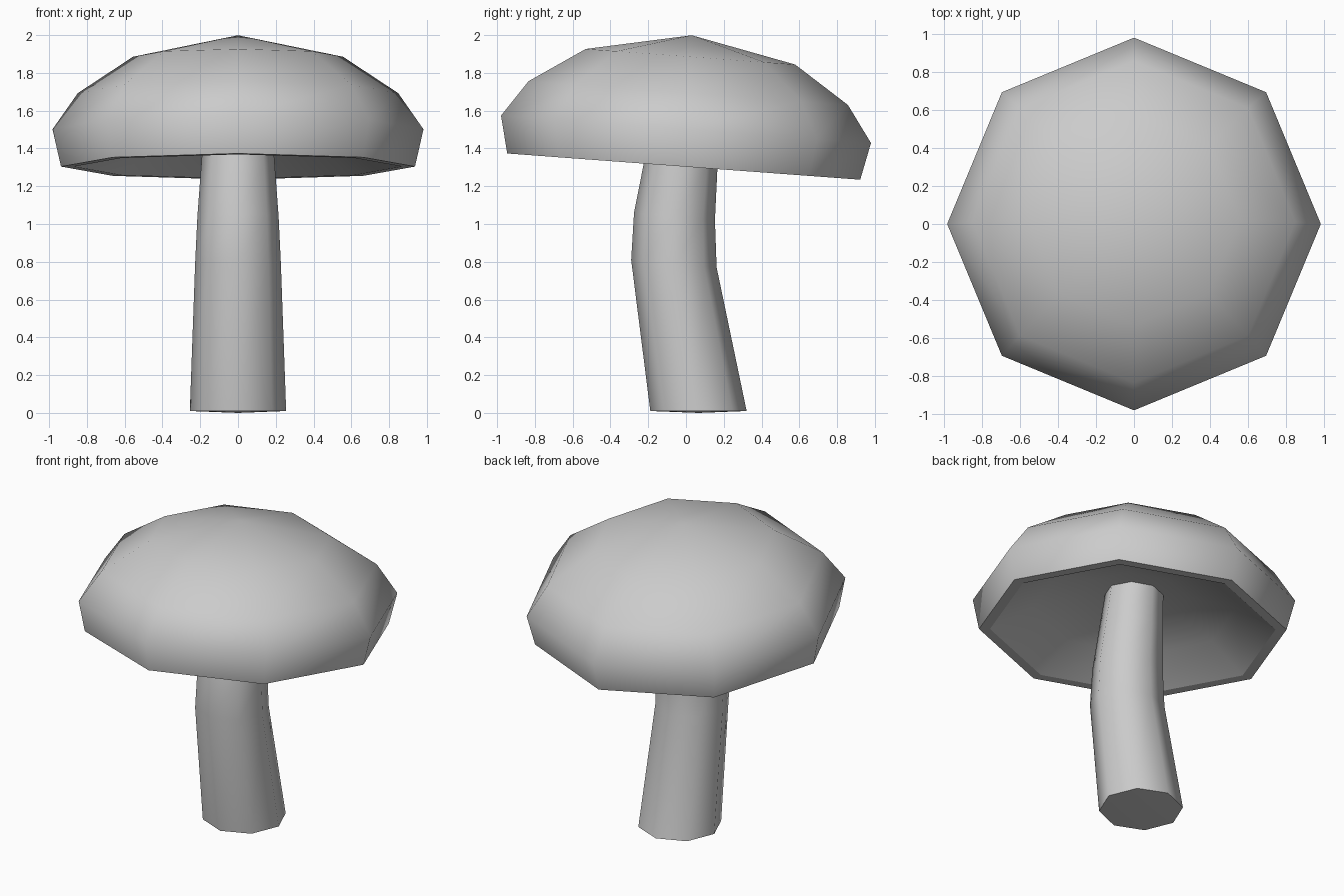
import bpy, bmesh
from math import cos, sin, pi, radians

if "Cube" in bpy.data.objects:
    bpy.data.objects.remove(bpy.data.objects["Cube"])

SIDES = 8


def loft(name, rings, sharp_ring=None):
    """Skin octagonal rings (radius, y, z, tilt); radius 0 makes a pole."""
    bm = bmesh.new()
    loops = []
    for r, cy, cz, tilt in rings:
        n = SIDES if r else 1
        loop = []
        for i in range(n):
            a = 2 * pi * i / SIDES
            v = r * sin(a)
            loop.append(bm.verts.new((r * cos(a), cy + v * cos(tilt), cz + v * sin(tilt))))
        loops.append(loop)
    for lo, hi in zip(loops, loops[1:]):
        for i in range(SIDES):
            j = (i + 1) % SIDES
            quad = [lo[i % len(lo)], lo[j % len(lo)], hi[j % len(hi)], hi[i % len(hi)]]
            bm.faces.new(list(dict.fromkeys(quad)))
    bmesh.ops.recalc_face_normals(bm, faces=bm.faces)
    bm.verts.index_update()
    crease = {v.index for v in loops[sharp_ring]} if sharp_ring is not None else set()
    mesh = bpy.data.meshes.new(name)
    bm.to_mesh(mesh)
    bm.free()
    obj = bpy.data.objects.new(name, mesh)
    bpy.context.collection.objects.link(obj)
    bpy.ops.object.select_all(action='DESELECT')
    obj.select_set(True)
    bpy.context.view_layer.objects.active = obj
    bpy.ops.object.shade_smooth_by_angle(angle=radians(60))
    for e in mesh.edges:
        if set(e.vertices) <= crease:
            e.use_edge_sharp = True
    return obj


# Tilted cap: shallow hollow underside, flat rim, domed outside (radius, height above rim)
tilt = radians(-4.25)
profile = [(0, 0.25), (0.32, 0.225), (0.62, 0.145), (0.87, 0),
           (0.937, 0), (0.982, 0.198), (0.848, 0.39), (0.556, 0.583), (0, 0.697)]
loft("mushroom_cap", [(r, -0.012 - h * sin(tilt) * 0.82, 1.304 + h * cos(tilt), tilt)
                      for r, h in profile], sharp_ring=3)

# Bent, tapering stem, its top buried in the cap
loft("mushroom_stem", [
    (0, 0.066, 0.0, 0),
    (0.255, 0.066, 0.01, 0),
    (0.227, -0.064, 0.79, radians(-5)),
    (0.215, -0.061, 1.04, radians(-5)),
    (0.195, -0.028, 1.31, radians(-5)),
    (0.175, 0.006, 1.58, radians(-5)),
    (0, 0.006, 1.58, 0),
])
